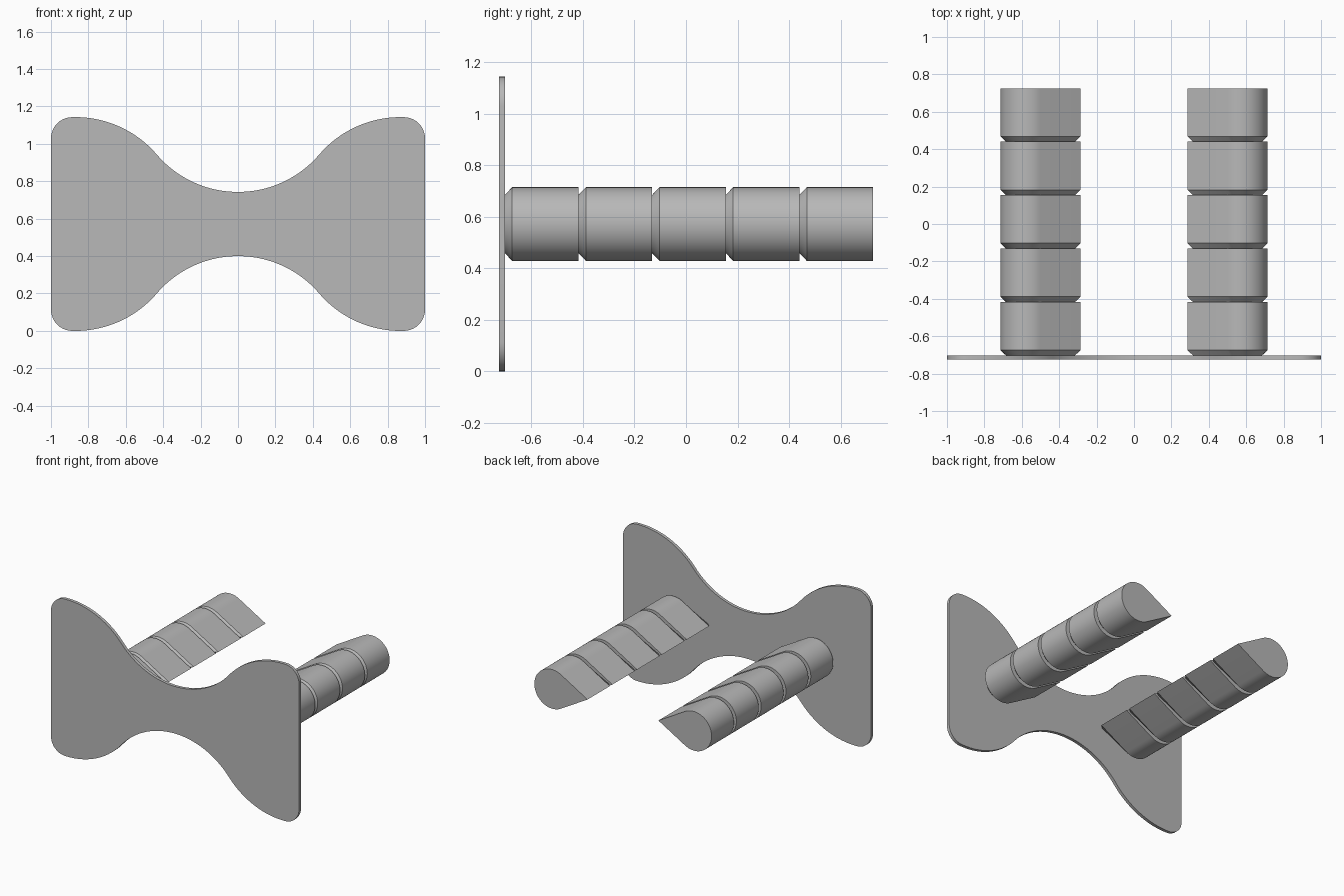
import bpy, bmesh
from math import sin, cos, pi, asin, sqrt, radians

cube = bpy.data.objects.get("Cube")
if cube:
    bpy.data.objects.remove(cube, do_unlink=True)

U = 1 / 35                      # design unit
MID = 20 * U                    # height of the horizontal centre line
BACK = 25.4 * U                 # rear end; the plate front is at -BACK
PLATE = 0.8 * U                 # plate thickness
SEGMENTS = 5

grey = bpy.data.materials.new("grey")
grey.use_nodes = True
colour = (0.48, 0.48, 0.48, 1)
grey.diffuse_color = colour
grey.node_tree.nodes["Principled BSDF"].inputs["Base Color"].default_value = colour


def arc(cx, cz, r, a0, a1, n):
    return [(cx + r * cos(a0 + (a1 - a0) * i / n),
             cz + r * sin(a0 + (a1 - a0) * i / n)) for i in range(n + 1)]


def loft(name, rings):
    """Join (y, outline) rings into one closed solid."""
    bm = bmesh.new()
    loops = [[bm.verts.new((x, y, z)) for x, z in outline] for y, outline in rings]
    for a, b in zip(loops, loops[1:]):
        for i in range(len(a)):
            j = (i + 1) % len(a)
            bm.faces.new((a[i], a[j], b[j], b[i]))
    bm.faces.new(loops[0])
    bm.faces.new(loops[-1])
    bmesh.ops.recalc_face_normals(bm, faces=bm.faces)
    mesh = bpy.data.meshes.new(name)
    bm.to_mesh(mesh)
    bm.free()
    mesh.materials.append(grey)
    obj = bpy.data.objects.new(name, mesh)
    bpy.context.collection.objects.link(obj)
    bpy.ops.object.select_all(action="DESELECT")
    obj.select_set(True)
    bpy.context.view_layer.objects.active = obj
    bpy.ops.object.shade_smooth_by_angle(angle=radians(25))
    return obj


# Bow-shaped plate: one quarter of tangent arcs, then mirrored
R, corner = 20 * U, 4 * U
waist = 6 * U + R                          # waist arc centre above the middle
wing = sqrt((2 * R) ** 2 - waist ** 2)     # wing arc centre sideways
turn = asin(wing / (2 * R))
quarter = arc(0, waist, R, -pi / 2, -pi / 2 + turn, 20)
quarter += arc(wing, 0, R, pi / 2 + turn, pi / 2, 20)[1:]
quarter += arc(1 - corner, MID - corner, corner, pi / 2, 0, 10)
right = quarter + [(x, -z) for x, z in reversed(quarter)]
outline = right + [(-x, z) for x, z in reversed(right)][1:-1]
outline = [(x, z + MID) for x, z in outline]
if outline[0] == outline[-1]:
    outline.pop()
loft("bow_plate", [(-BACK, outline), (-BACK + PLATE, outline)])


# Teardrop bars: round outside, point toward the middle, chamfered segments
def teardrop(side, inset):
    r = 5 * U - inset
    pts = arc(20 * U, MID, r, -2 * pi / 3, 2 * pi / 3, 40)
    pts.append((10 * U + inset, MID))
    return [(side * x, z) for x, z in pts]


for side, name in ((1, "left_bar"), (-1, "right_bar")):
    full, neck = teardrop(side, 0), teardrop(side, 1.05 * U)
    rings = []
    for k in range(SEGMENTS):
        y = -BACK + PLATE + k * 10 * U
        rings += [(y, neck), (y + U, full), (y + 10 * U, full)]
    loft(name, rings)
